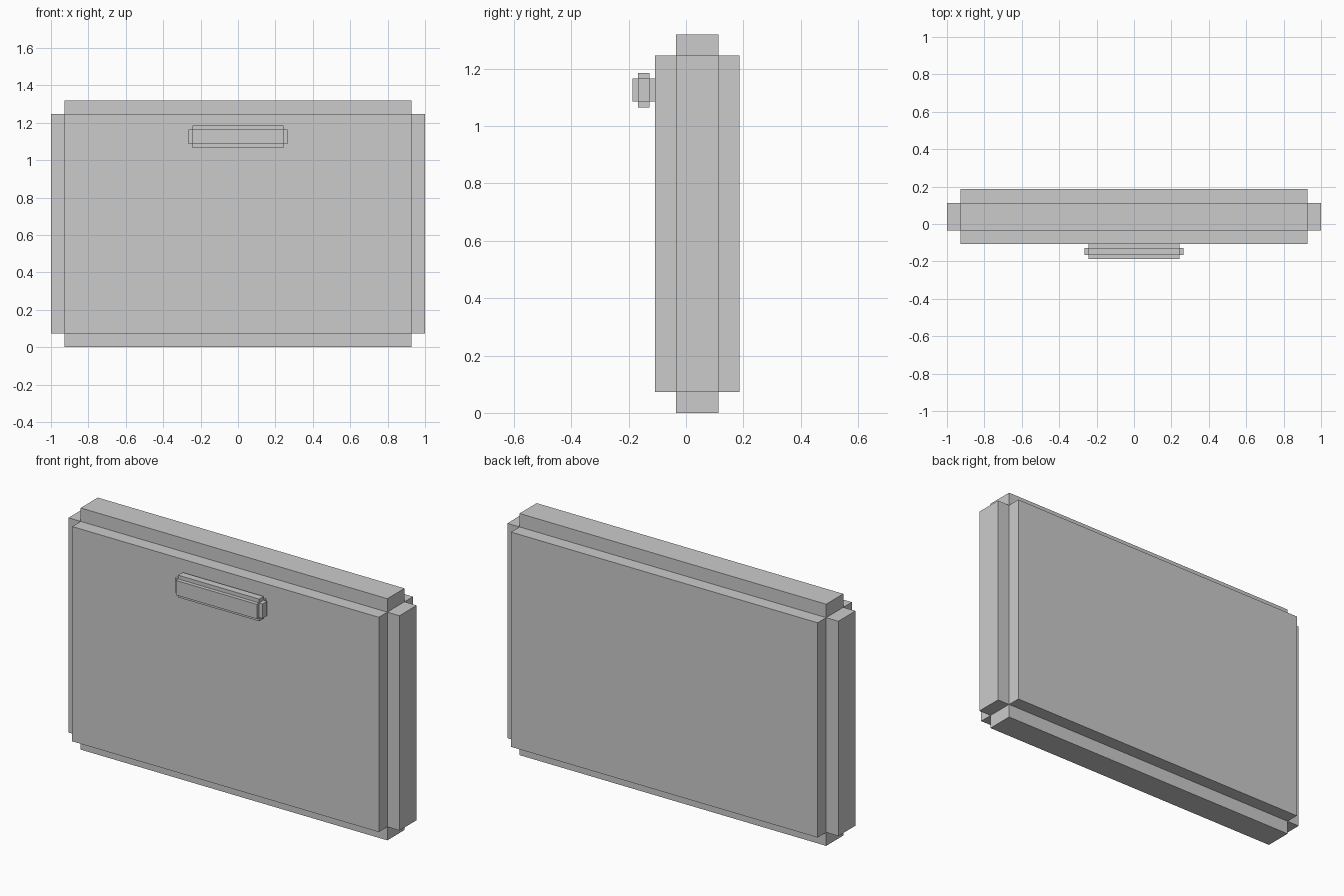
import bpy, bmesh
from mathutils import Vector

if "Cube" in bpy.data.objects:
    bpy.data.objects.remove(bpy.data.objects["Cube"])


def stepped_box(name, centre, size, step):
    """Box core with every face pushed out by step, leaving notched edges."""
    bm = bmesh.new()
    bmesh.ops.create_cube(bm, size=1)
    core = [s - 2 * step for s in size]
    bmesh.ops.scale(bm, vec=core, verts=bm.verts)
    bm.normal_update()
    faces = bmesh.ops.extrude_discrete_faces(bm, faces=bm.faces[:])["faces"]
    for f in faces:
        f.normal_update()
        offset = f.normal * step
        bmesh.ops.translate(bm, vec=offset, verts=f.verts[:])
    # close the seams between the six raised pads
    bmesh.ops.remove_doubles(bm, verts=bm.verts, dist=1e-5)
    bmesh.ops.recalc_face_normals(bm, faces=bm.faces)
    bmesh.ops.translate(bm, vec=Vector(centre), verts=bm.verts)
    mesh = bpy.data.meshes.new(name)
    bm.to_mesh(mesh)
    bm.free()
    obj = bpy.data.objects.new(name, mesh)
    bpy.context.collection.objects.link(obj)
    return obj


# Main drawer panel
stepped_box("drawer_panel", (0, 0.0395, 0.66), (2.0, 0.295, 1.32), 0.0735)

# Handle bar on the front, near the top
stepped_box("handle", (0, -0.147, 1.125), (0.53, 0.08, 0.121), 0.0205)
